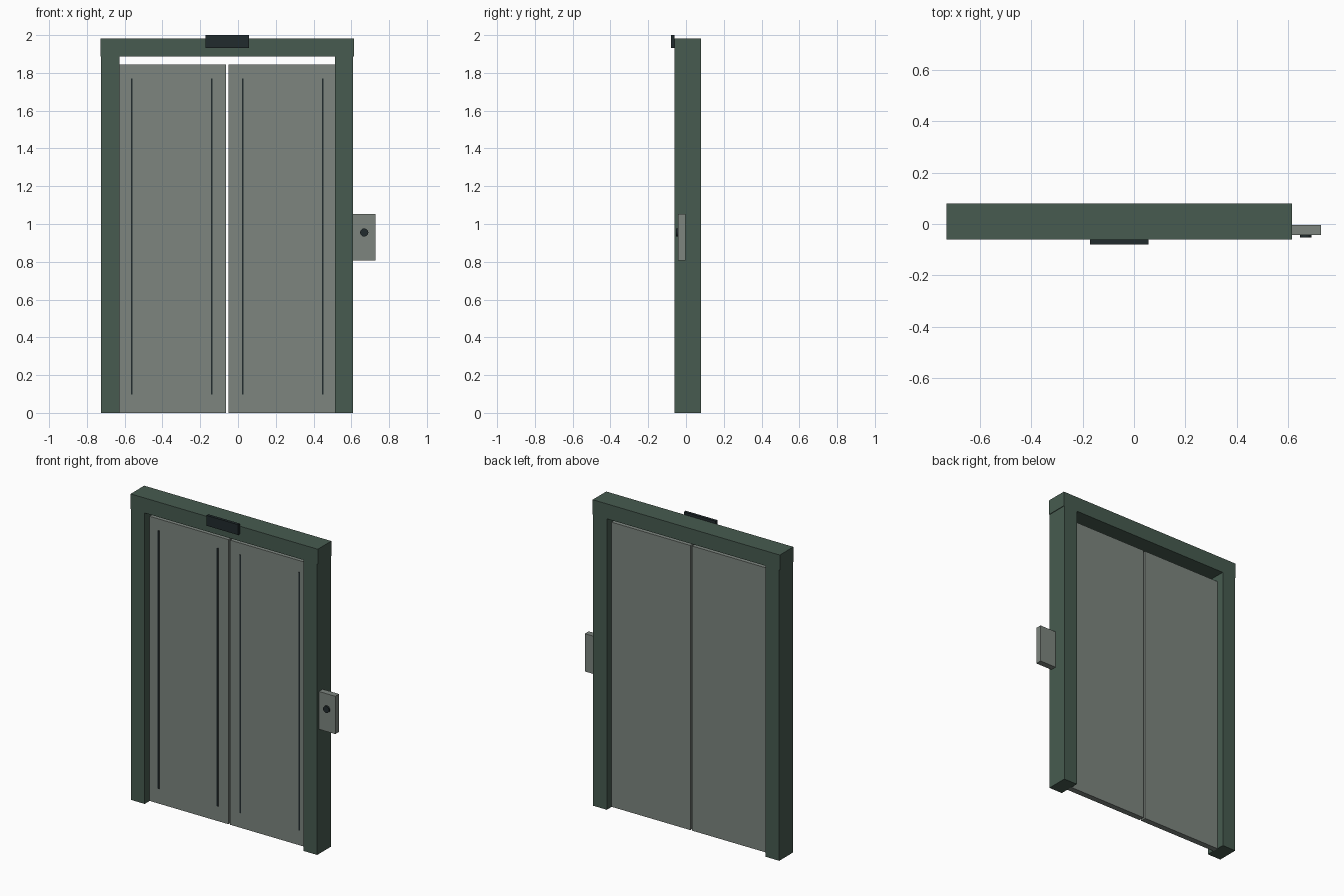
import bpy
import math

if "Cube" in bpy.data.objects:
    bpy.data.objects.remove(bpy.data.objects["Cube"], do_unlink=True)


def material(name, colour):
    m = bpy.data.materials.new(name)
    m.use_nodes = True
    m.diffuse_color = (*colour, 1)
    bsdf = next(n for n in m.node_tree.nodes if n.type == "BSDF_PRINCIPLED")
    bsdf.inputs["Base Color"].default_value = (*colour, 1)
    return m


GREEN = material("dark green paint", (0.063, 0.105, 0.08))
STEEL = material("grey steel", (0.205, 0.235, 0.212))
BLACK = material("blackish trim", (0.015, 0.024, 0.026))


def box(name, x, y, z, mat):
    """Box from (low, high) ranges on each axis."""
    bpy.ops.mesh.primitive_cube_add(
        size=1, location=[(a + b) / 2 for a, b in (x, y, z)])
    ob = bpy.context.object
    ob.name = name
    ob.scale = [b - a for a, b in (x, y, z)]
    bpy.ops.object.transform_apply(location=False, rotation=False, scale=True)
    ob.data.materials.append(mat)
    return ob


CENTRE = -0.057                 # middle of the doorway
FRONT, BACK = -0.06, 0.079      # frame depth
DOOR_FRONT, DOOR_BACK = -0.009, 0.029
LINTEL_Z = 1.886


def span(side, inner, outer):
    return sorted((CENTRE + side * inner, CENTRE + side * outer))


# Posts, sliding doors and door grooves, mirrored about the doorway centre
for side, label in ((1, "left"), (-1, "right")):
    box(label + "_post", span(side, 0.57, 0.667), (FRONT, BACK), (0, LINTEL_Z), GREEN)
    box(label + "_door", span(side, 0.006, 0.571), (DOOR_FRONT, DOOR_BACK), (0, 1.845), STEEL)
    for place, offset in (("inner", 0.082), ("outer", 0.505)):
        box(f"{label}_door_{place}_strip", span(side, offset - 0.0045, offset + 0.0045),
            (DOOR_FRONT - 0.004, DOOR_FRONT + 0.002), (0.097, 1.77), BLACK)

# Lintel and floor display
box("lintel", span(1, -0.671, 0.671), (FRONT, BACK), (LINTEL_Z, 1.983), GREEN)
box("floor_display", span(1, -0.114, 0.114), (-0.079, FRONT), (1.933, 2.0), BLACK)

# Call panel with a round button
box("call_panel", (0.61, 0.727), (-0.042, -0.003), (0.808, 1.053), STEEL)
bpy.ops.mesh.primitive_cylinder_add(
    vertices=12, radius=0.022, depth=0.012,
    location=(0.668, -0.046, 0.955), rotation=(math.pi / 2, 0, 0))
button = bpy.context.object
button.name = "call_button"
button.data.materials.append(BLACK)
bpy.ops.object.shade_smooth_by_angle(angle=math.radians(25))
